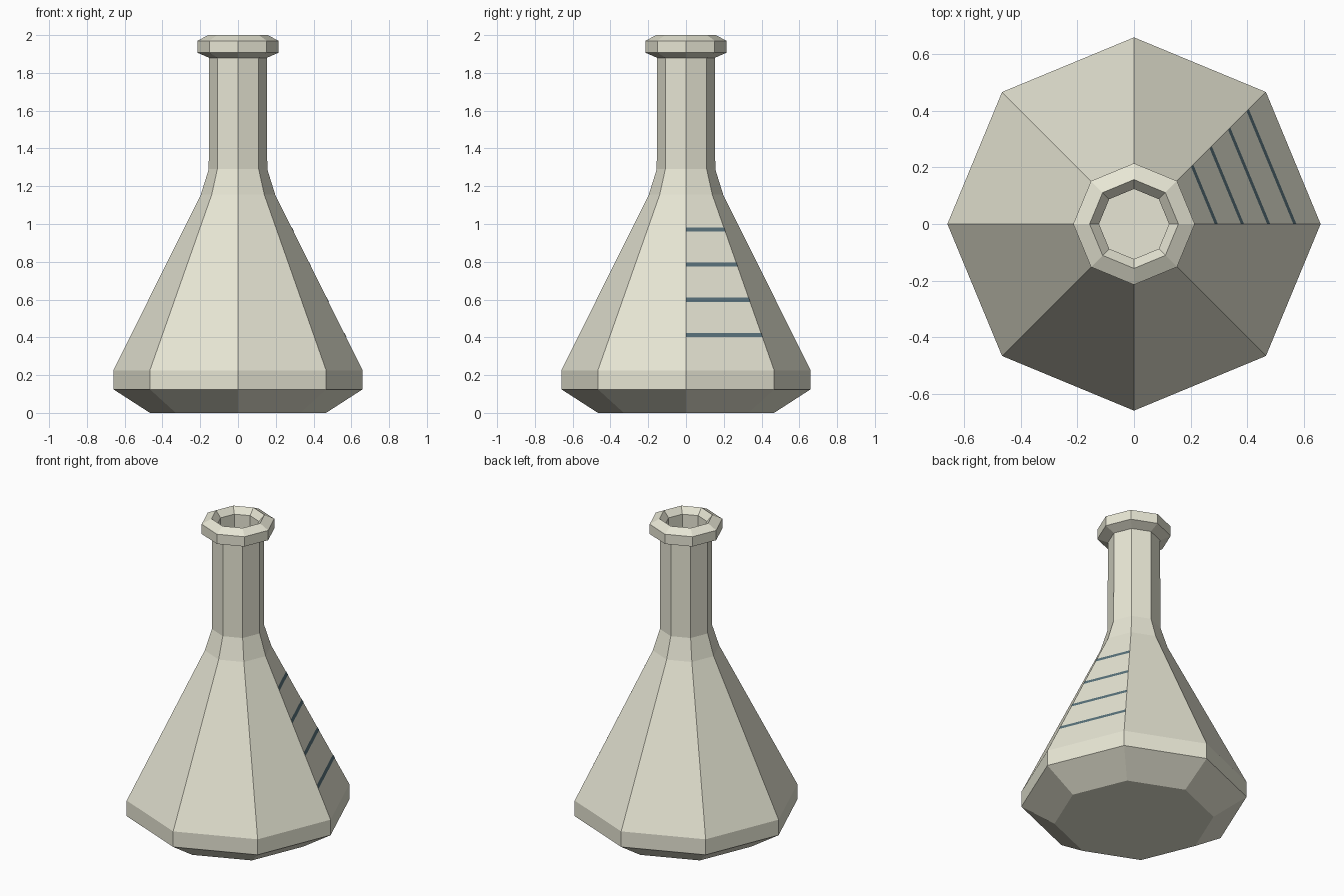
import bpy, bmesh, math
from mathutils import Vector

if "Cube" in bpy.data.objects:
    bpy.data.objects.remove(bpy.data.objects["Cube"])

SIDES = 8


def material(name, rgb):
    m = bpy.data.materials.new(name)
    m.diffuse_color = (*rgb, 1)
    m.use_nodes = True
    m.node_tree.nodes["Principled BSDF"].inputs["Base Color"].default_value = m.diffuse_color
    return m


def add_object(name, bm, mat):
    mesh = bpy.data.meshes.new(name)
    bm.to_mesh(mesh)
    bm.free()
    mesh.materials.append(mat)
    obj = bpy.data.objects.new(name, mesh)
    bpy.context.collection.objects.link(obj)
    return obj


def point(r, z, i):
    a = 2 * math.pi * i / SIDES
    return Vector((r * math.cos(a), r * math.sin(a), z))


def lathe(name, profile, mat):
    bm = bmesh.new()
    rings = [[bm.verts.new(point(r, z, i)) for i in range(SIDES)] for r, z in profile]
    for low, high in zip(rings, rings[1:]):
        for i in range(SIDES):
            j = (i + 1) % SIDES
            bm.faces.new((low[i], low[j], high[j], high[i]))
    bm.faces.new(rings[0][::-1])
    bm.faces.new(rings[-1])
    return add_object(name, bm, mat)


glass = material("pale_glass", (0.80, 0.79, 0.66))
ink = material("dark_marks", (0.10, 0.17, 0.20))

# Flask: outer wall from the base up, over the lip and down the bore
BASE, SHOULDER = (0.66, 0.225), (0.197, 1.155)
lathe("flask", [
    (0.466, 0.0), (0.66, 0.125), BASE, SHOULDER,
    (0.155, 1.29), (0.153, 1.88),
    (0.215, 1.907), (0.215, 1.97), (0.157, 2.0),
    (0.124, 1.96), (0.124, 1.30),
], glass)


# Measuring marks: thin bands lying on one sloping face
def cone_radius(z):
    t = (z - BASE[1]) / (SHOULDER[1] - BASE[1])
    return BASE[0] + t * (SHOULDER[0] - BASE[0])


bm = bmesh.new()
for k in range(4):
    z = 0.412 + 0.186 * k
    lo, hi = z - 0.011, z + 0.011
    quad = [point(cone_radius(h), h, i) for h, i in ((lo, 0), (lo, 1), (hi, 1), (hi, 0))]
    lift = (quad[1] - quad[0]).cross(quad[3] - quad[0]).normalized() * 0.002
    bm.faces.new([bm.verts.new(p + lift) for p in quad])
add_object("measuring_marks", bm, ink)
